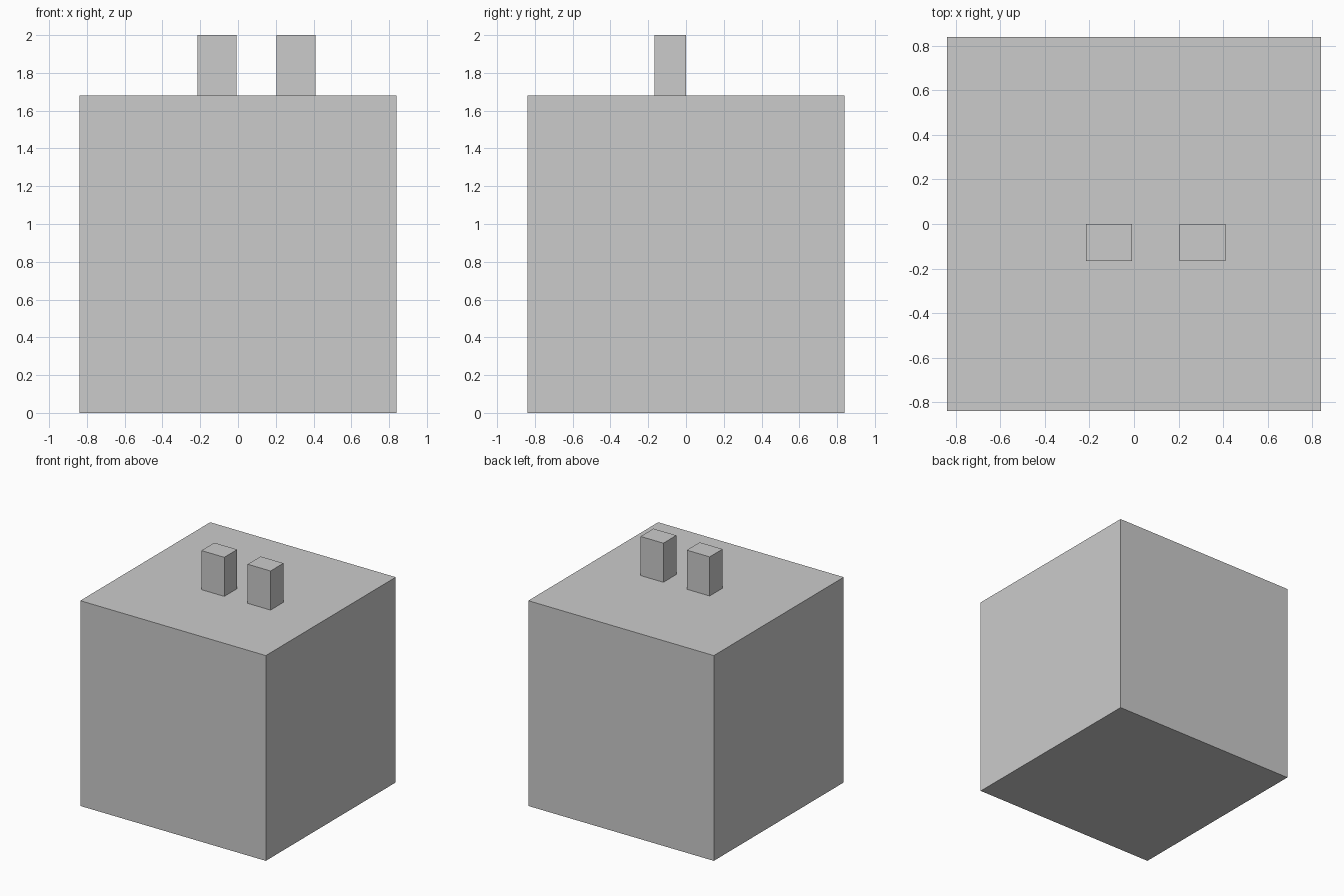
import bpy

if "Cube" in bpy.data.objects:
    bpy.data.objects.remove(bpy.data.objects["Cube"])


def box(name, x, y, z):
    """Flat-faced box spanning the given (min, max) ranges."""
    bpy.ops.mesh.primitive_cube_add(size=1)
    ob = bpy.context.object
    ob.name = name
    ob.location = [(a + b) / 2 for a, b in (x, y, z)]
    ob.scale = [b - a for a, b in (x, y, z)]
    bpy.ops.object.transform_apply(location=False, rotation=False, scale=True)
    return ob


SIDE = 1.68

# Main cube body
box("body", (-SIDE / 2, SIDE / 2), (-SIDE / 2, SIDE / 2), (0, SIDE))

# Two identical posts standing on the top face
for name, left in (("left_post", -0.215), ("right_post", 0.204)):
    box(name, (left, left + 0.207), (-0.166, 0.001), (SIDE, 2.0))
